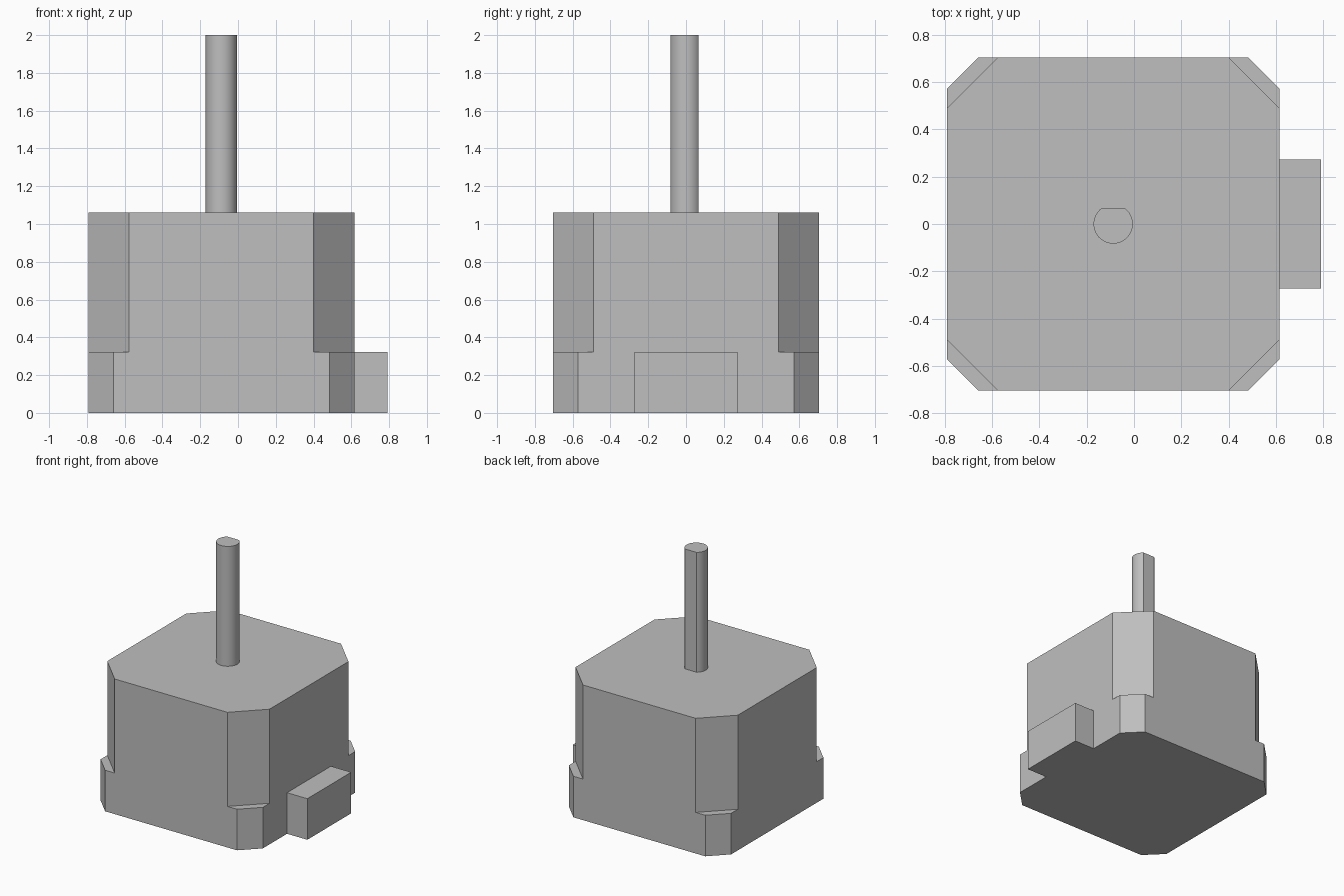
import bpy, bmesh, math

cube = bpy.data.objects.get("Cube")
if cube:
    bpy.data.objects.remove(cube, do_unlink=True)

# Single plain metal colour
GREY = (0.52, 0.52, 0.52, 1)
metal = bpy.data.materials.new("plain grey")
metal.use_nodes = True
metal.diffuse_color = GREY
metal.node_tree.nodes["Principled BSDF"].inputs["Base Color"].default_value = GREY

CX = -0.088          # motor axis
HALF = 0.704         # half width of the body
FLANGE_TOP = 0.322
BODY_TOP = 1.06
SHAFT_TOP = 2.0


def prism(name, outline, z0, z1, smooth=False):
    """Extrude a counter-clockwise outline from z0 to z1."""
    bm = bmesh.new()
    base = bm.faces.new([bm.verts.new((x, y, z0)) for x, y in outline])
    top = bmesh.ops.extrude_face_region(bm, geom=[base], use_keep_orig=True)["geom"]
    bmesh.ops.translate(bm, vec=(0, 0, z1 - z0),
                        verts=[v for v in top if isinstance(v, bmesh.types.BMVert)])
    bmesh.ops.recalc_face_normals(bm, faces=bm.faces)
    mesh = bpy.data.meshes.new(name)
    bm.to_mesh(mesh)
    bm.free()
    mesh.materials.append(metal)
    obj = bpy.data.objects.new(name, mesh)
    bpy.context.collection.objects.link(obj)
    if smooth:
        bpy.ops.object.select_all(action='DESELECT')
        obj.select_set(True)
        bpy.context.view_layer.objects.active = obj
        bpy.ops.object.shade_smooth_by_angle(angle=math.radians(25))
    return obj


def chamfered_square(cut):
    """Square outline around the motor axis with its corners cut off."""
    a, b = HALF, HALF - cut
    return [(CX + x, y) for x, y in
            [(-b, -a), (b, -a), (a, -b), (a, b), (b, a), (-b, a), (-a, b), (-a, -b)]]


def d_profile(radius, flat, steps=48):
    """Circle with a flat cut on the back side."""
    start = math.asin(flat / radius)
    sweep = math.pi + 2 * start
    angles = [math.pi - start + sweep * i / steps for i in range(steps + 1)]
    return [(CX + radius * math.cos(t), radius * math.sin(t)) for t in angles]


# Base flange with small corner cuts, upper housing with larger ones
prism("base_housing", chamfered_square(0.132), 0, FLANGE_TOP)
prism("upper_housing", chamfered_square(0.215), FLANGE_TOP, BODY_TOP)

# Connector block on the left side
x0, x1, w = CX + HALF, 0.792, 0.272
prism("connector", [(x0, -w), (x1, -w), (x1, w), (x0, w)], 0, FLANGE_TOP)

# D-shaped output shaft
prism("shaft", d_profile(0.083, 0.066), BODY_TOP, SHAFT_TOP, smooth=True)
